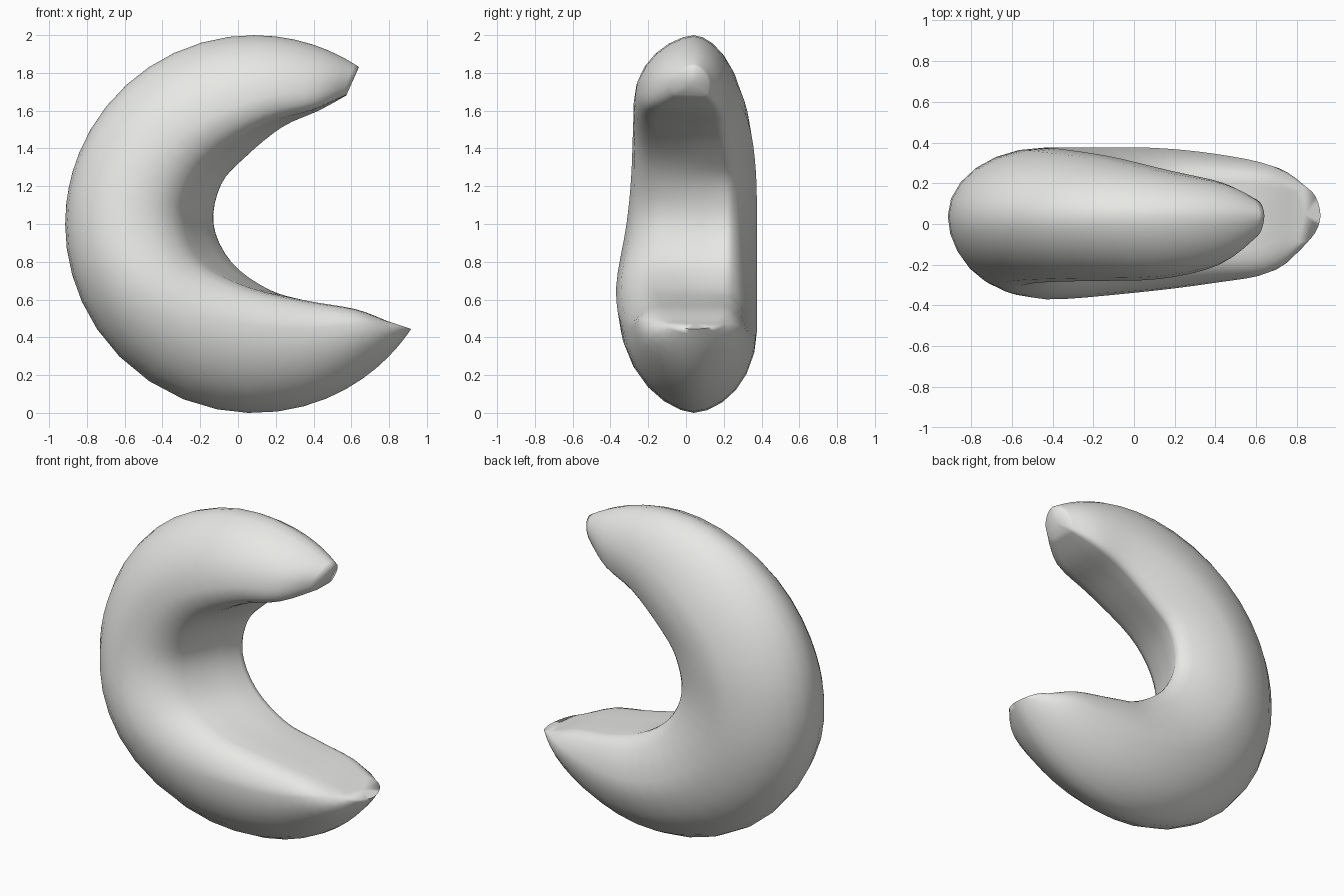
import bpy, bmesh, math
from mathutils import Vector

if "Cube" in bpy.data.objects:
    bpy.data.objects.remove(bpy.data.objects["Cube"])

# Stations along the crescent: outer angle, front inner lip (x,z,y),
# back inner lip (x,z,y), widest front y, widest back y
ST = [
    (56.25, .575, 1.685, -.06, .572, 1.68, .11, -.065, .12),
    (67.5, .40, 1.61, -.20, .43, 1.60, .18, -.20, .20),
    (90, .14, 1.54, -.25, .24, 1.51, .20, -.27, .26),
    (123.75, -.15, 1.37, -.24, .05, 1.35, .22, -.28, .335),
    (157.5, -.29, 1.18, -.23, -.075, 1.21, .24, -.29, .37),
    (180, -.33, 1.0, -.24, -.115, 1.0, .24, -.315, .375),
    (213.75, -.24, .80, -.27, -.02, .80, .24, -.37, .375),
    (258.75, .02, .67, -.28, .17, .655, .24, -.34, .375),
    (292.5, .36, .595, -.24, .36, .595, .25, -.29, .345),
    (315, .62, .55, -.20, .62, .55, .22, -.235, .285),
    (326.25, .79, .487, -.08, .79, .487, .16, -.09, .18),
]
YO = .04


def catmull(a, b, c, d, t):
    return .5 * (2 * b + (c - a) * t + (2 * a - 5 * b + 4 * c - d) * t * t
                 + (3 * b - a - 3 * c + d) * t ** 3)


def station(i, t):
    g = lambda k: ST[max(0, min(len(ST) - 1, k))]
    return [catmull(*v, t) for v in zip(g(i - 1), g(i), g(i + 1), g(i + 2))]


def half(outer, lip, other, bulge, start, reach, wide, power):
    """Half a cross-section: rounded outside, rounded inner lip."""
    pts = []
    for k in range(1, 7):
        a = k / 6 * math.pi / 2
        p = outer.lerp(lip, wide * (1 - math.cos(a)))
        p.y = YO + (bulge - YO) * math.sin(a) ** power
        pts.append(p)
    b = outer.lerp(lip, start)
    b.y = bulge + (lip.y - bulge) * ((start - wide) / (1 - wide)) ** 1.6
    q = lip.lerp(other, reach)
    for k in range(5):
        t = k / 4
        pts.append(b * (1 - t) ** 2 + lip * 2 * t * (1 - t) + q * t * t)
    return pts


def ring(s):
    a = math.radians(s[0])
    w = min(1, abs(s[0] - 191) / 80)      # sections grow leaner to the tips
    outer = Vector((.085 + math.cos(a), YO, 1 + math.sin(a)))
    f = Vector((s[1], s[3], s[2]))
    b = Vector((s[4], s[6], s[5]))
    front = half(outer, f, b, s[7], .80, .20, .58 + .14 * w, 1 + .25 * w)
    back = half(outer, b, f, s[8], .90, .08, .58 + .08 * w, 1 + .12 * w)
    mid = [front[-1].lerp(back[-1], k / 3) for k in (1, 2)]
    return [outer] + front + mid + back[::-1]


# Curved body lofted through the cross-sections
bm = bmesh.new()
rings = []
for i in range(len(ST) - 1):
    for k in range(4):
        rings.append(ring(station(i, k / 4)))
rings.append(ring(ST[-1]))
loops = [[bm.verts.new(p) for p in r] for r in rings]
n = len(loops[0])
for r0, r1 in zip(loops, loops[1:]):
    for j in range(n):
        bm.faces.new((r0[j], r0[(j + 1) % n], r1[(j + 1) % n], r1[j]))
# Tip caps
for lp in (loops[0], loops[-1]):
    c = bm.verts.new(sum((v.co for v in lp), Vector()) / n)
    for j in range(n):
        bm.faces.new((lp[j], lp[(j + 1) % n], c))
bmesh.ops.recalc_face_normals(bm, faces=bm.faces)

# Rest on the ground
low = min(v.co.z for v in bm.verts)
bmesh.ops.translate(bm, verts=bm.verts, vec=(0, 0, -low))
me = bpy.data.meshes.new("crescent_body")
bm.to_mesh(me)
bm.free()
ob = bpy.data.objects.new("crescent_body", me)
bpy.context.collection.objects.link(ob)

mat = bpy.data.materials.new("light_grey")
mat.diffuse_color = (.8, .8, .78, 1)
mat.use_nodes = True
mat.node_tree.nodes["Principled BSDF"].inputs["Base Color"].default_value = mat.diffuse_color
me.materials.append(mat)

bpy.context.view_layer.objects.active = ob
ob.select_set(True)
bpy.ops.object.shade_smooth_by_angle(angle=math.radians(100))
